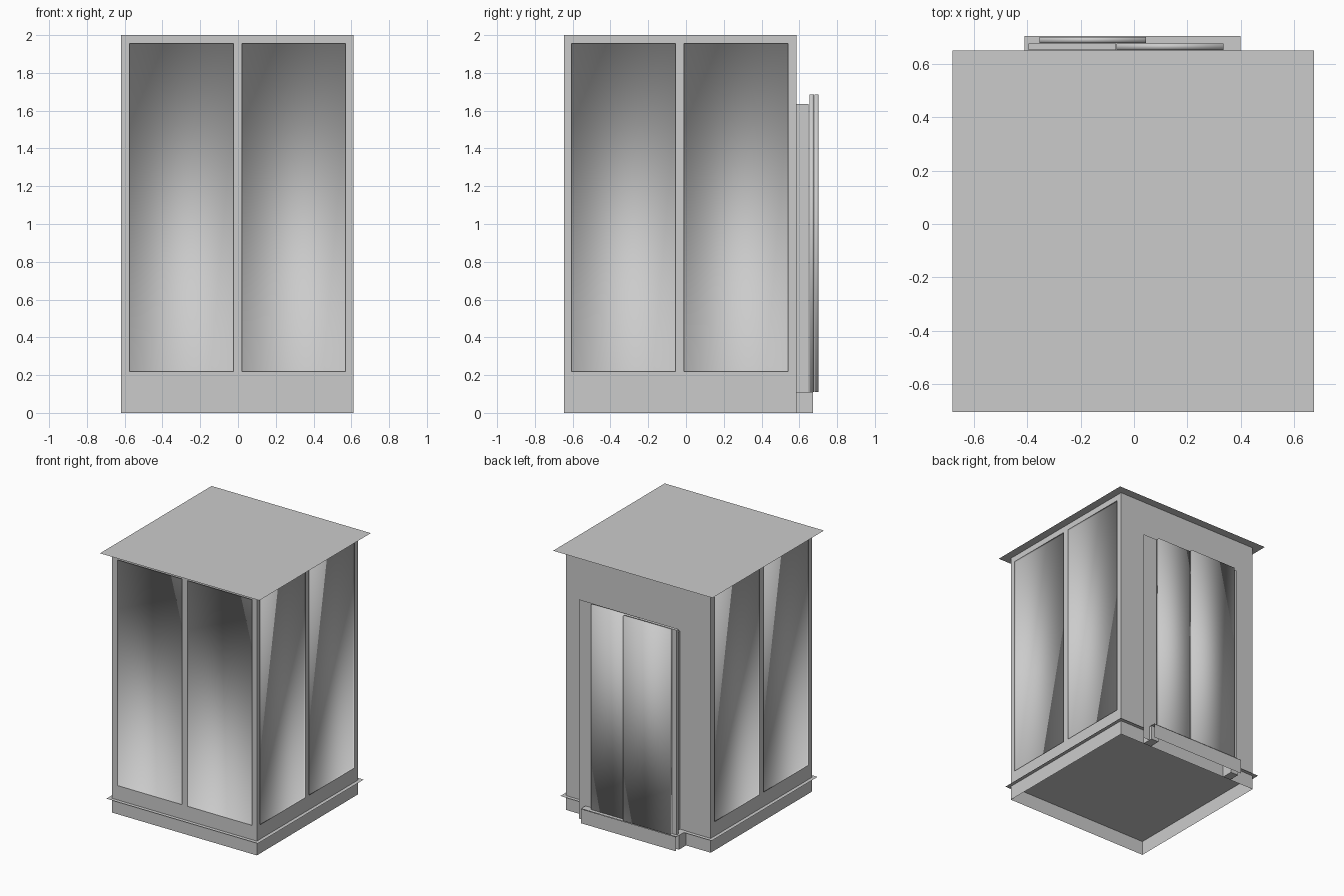
import bpy, bmesh

if "Cube" in bpy.data.objects:
    bpy.data.objects.remove(bpy.data.objects["Cube"])

steel = bpy.data.materials.new("grey_steel")
steel.diffuse_color = (0.6, 0.6, 0.6, 1)
steel.use_nodes = True
steel.node_tree.nodes["Principled BSDF"].inputs["Base Color"].default_value = steel.diffuse_color

X0, X1, Y0, Y1, H = -0.62, 0.612, -0.645, 0.585, 2.0
FLOOR = 0.11


def finish(name, bm):
    mesh = bpy.data.meshes.new(name)
    bm.to_mesh(mesh)
    bm.free()
    mesh.materials.append(steel)
    obj = bpy.data.objects.new(name, mesh)
    bpy.context.collection.objects.link(obj)
    return obj


def box(name, x, y, z, smooth=False):
    bm = bmesh.new()
    bmesh.ops.create_cube(bm, size=1)
    for v in bm.verts:
        v.co = [a + (b - a) * (c + 0.5) for (a, b), c in zip((x, y, z), v.co)]
    for f in bm.faces:
        f.smooth = smooth
    return finish(name, bm)


def sheet(name, *corners):
    bm = bmesh.new()
    bm.faces.new([bm.verts.new(c) for c in corners])
    return finish(name, bm)


def flat_sheet(name, x, y, z):
    return sheet(name, (x[0], y[0], z), (x[1], y[0], z), (x[1], y[1], z), (x[0], y[1], z))


def panel_wall(name, place, us, depth=0.015):
    """Wall with two softly shaded recessed panels; place maps (u, z, depth) to a point."""
    zs = [0, 0.22, 1.955, H]
    bm = bmesh.new()
    panels = []
    grid = [[bm.verts.new(place(u, z, 0)) for z in zs] for u in us]
    for i in range(5):
        for j in range(3):
            ring = [grid[i][j], grid[i + 1][j], grid[i + 1][j + 1], grid[i][j + 1]]
            if i in (1, 3) and j == 1:
                panels.append((i, ring))
            else:
                bm.faces.new(ring)
    for i, ring in panels:
        # separate outer rim keeps the frame edge crisp
        spans = [(us[i], zs[1]), (us[i + 1], zs[1]), (us[i + 1], zs[2]), (us[i], zs[2])]
        rim = [bm.verts.new(v.co) for v in ring]
        back = [bm.verts.new(place(u, z, depth)) for u, z in spans]
        bm.faces.new(back).smooth = True
        for k in range(4):
            n = (k + 1) % 4
            bm.faces.new([rim[k], rim[n], back[n], back[k]]).smooth = True
    return finish(name, bm)


# Cabin walls with recessed panels
front_us = [X0, -0.575, -0.025, 0.02, 0.57, X1]
side_us = [Y0, -0.605, -0.055, -0.01, 0.54, Y1]
panel_wall("front_wall", lambda u, z, d: (u, Y0 + d, z), front_us)
panel_wall("right_wall", lambda u, z, d: (X1 - d, u, z), side_us)
panel_wall("left_wall", lambda u, z, d: (X0 + d, -u, z), [-u for u in reversed(side_us)])
sheet("back_wall", (X1, Y1, 0), (X0, Y1, 0), (X0, Y1, H), (X1, Y1, H))

# Roof, floor and the thin ledge above the open skirt
flat_sheet("roof", (-0.68, 0.675), (-0.705, 0.65), H)
flat_sheet("floor_and_ledge", (X0 - 0.028, X1 + 0.028), (Y0 - 0.028, Y1 + 0.028), FLOOR)

# Door surround and the block that carries it
box("door_surround_block", (-0.36, 0.36), (Y1, 0.649), (FLOOR, 1.635))
sheet("door_surround", (0.457, 0.65, 0), (0.33, 0.65, 0), (0.33, 0.65, 1.685), (0.457, 0.65, 1.685))
box("door_jamb", (-0.395, -0.067), (0.653, 0.677), (FLOOR, 1.685))

# Sliding doors, overlapping in two tracks
box("rear_track_door", (-0.065, 0.335), (0.653, 0.677), (FLOOR, 1.685), True)
box("front_track_door", (-0.355, 0.045), (0.679, 0.701), (FLOOR, 1.685), True)

# Sill: tread, front apron and a bracket at each end
flat_sheet("sill_tread", (-0.41, 0.40), (Y1, 0.705), FLOOR + 0.002)
sheet("sill_apron", (0.40, 0.705, 0), (-0.41, 0.705, 0), (-0.41, 0.705, FLOOR), (0.40, 0.705, FLOOR))
for side, x in (("right", (0.335, 0.40)), ("left", (-0.41, -0.345))):
    box(side + "_sill_bracket", x, (Y1, 0.672), (0, FLOOR))
